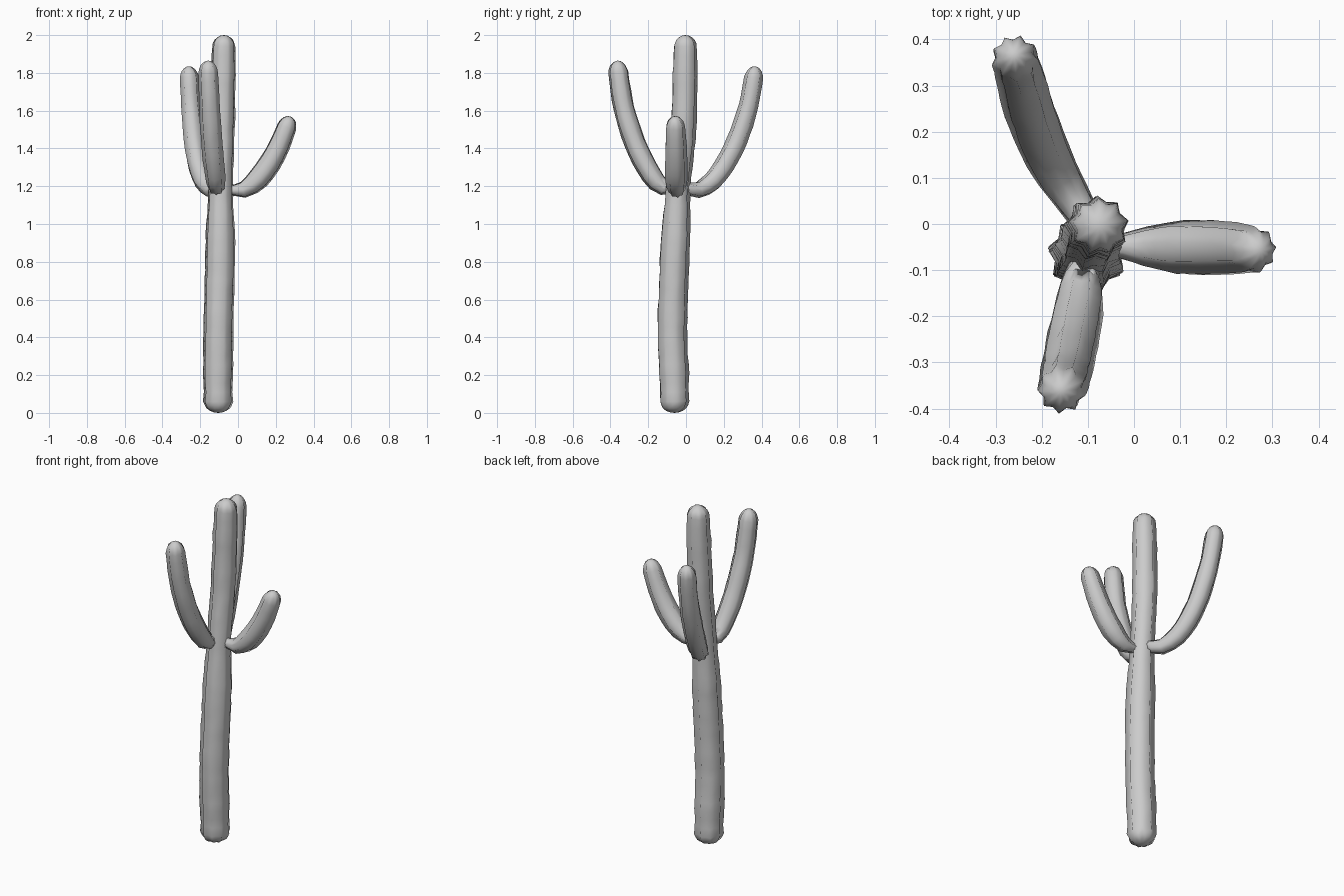
import bpy, bmesh, math, random
from mathutils import Vector

if "Cube" in bpy.data.objects:
    bpy.data.objects.remove(bpy.data.objects["Cube"])

random.seed(4)
RIBS = 9


def spline(pts, step):
    """Evenly spaced samples (x, y, z, radius) of a Catmull-Rom curve."""
    p = [Vector(q) for q in pts]
    p = [2 * p[0] - p[1]] + p + [2 * p[-1] - p[-2]]
    dense = []
    for i in range(1, len(p) - 2):
        a, b, c, d = p[i - 1:i + 3]
        for k in range(40):
            t = k / 40
            dense.append(0.5 * (2 * b + (c - a) * t + (2 * a - 5 * b + 4 * c - d) * t * t
                                + (3 * b - a - 3 * c + d) * t ** 3))
    dense.append(p[-2])
    dist = [0.0]
    for a, b in zip(dense, dense[1:]):
        dist.append(dist[-1] + (b.xyz - a.xyz).length)
    total = dist[-1]
    cap = 0.06
    marks = [cap * (1 - math.cos(math.pi / 2 * k / 5)) for k in range(6)]
    n = round((total - 2 * cap) / step)
    stops = marks + [cap + (total - 2 * cap) * k / n for k in range(1, n)]
    stops += [total - m for m in reversed(marks)]
    out, j = [], 0
    for s in stops:
        while j < len(dist) - 2 and dist[j + 1] < s:
            j += 1
        q = dense[j].lerp(dense[j + 1], (s - dist[j]) / (dist[j + 1] - dist[j]))
        e = min(s, total - s, cap) / cap
        q[3] *= math.sqrt(max(0, 1 - (1 - e) ** 2))
        out.append(q)
    return out


def ribbed_stem(name, pts, step=0.05, depth=0.18):
    """Sweep a star-shaped section along the path, with rounded ends."""
    path = spline(pts, step)
    bm = bmesh.new()
    rings = []
    side = Vector((1, 0.2, 0)) if abs(pts[-1][0] - pts[0][0]) < 0.2 else Vector((0, 1, 0))
    for i in range(1, len(path) - 1):
        q = path[i]
        tan = (path[i + 1].xyz - path[i - 1].xyz).normalized()
        side = (side - tan * side.dot(tan)).normalized()
        up = tan.cross(side)
        wob = random.uniform(0.98, 1.02)
        ring = []
        for k in range(RIBS * 2):
            a = math.pi * k / RIBS
            r = q[3] * wob * (1 if k % 2 == 0 else 1 - depth) * random.uniform(0.975, 1.025)
            ring.append(bm.verts.new(q.xyz + r * (side * math.cos(a) + up * math.sin(a))))
        rings.append(ring)
    m = RIBS * 2
    for a, b in zip(rings, rings[1:]):
        for k in range(m):
            bm.faces.new((a[k], a[(k + 1) % m], b[(k + 1) % m], b[k]))
    for ring, end in ((rings[0], path[0]), (rings[-1], path[-1])):
        v = bm.verts.new(end.xyz)
        for k in range(m):
            bm.faces.new((ring[k], ring[(k + 1) % m], v))
    bmesh.ops.recalc_face_normals(bm, faces=bm.faces)
    for f in bm.faces:
        f.smooth = True
    me = bpy.data.meshes.new(name)
    bm.to_mesh(me)
    bm.free()
    ob = bpy.data.objects.new(name, me)
    bpy.context.collection.objects.link(ob)
    return ob


# Trunk
ribbed_stem("trunk", [
    (-0.105, -0.06, 0.0, 0.078), (-0.105, -0.065, 0.2, 0.08), (-0.103, -0.073, 0.45, 0.08),
    (-0.096, -0.065, 0.75, 0.08), (-0.093, -0.055, 0.95, 0.077), (-0.092, -0.042, 1.2, 0.067),
    (-0.085, -0.014, 1.5, 0.068), (-0.078, -0.006, 1.8, 0.067), (-0.074, -0.003, 2.0, 0.06)])

# Short arm on the right
ribbed_stem("right_arm", [
    (-0.08, -0.045, 1.20, 0.03), (-0.03, -0.048, 1.18, 0.028), (0.03, -0.05, 1.182, 0.045),
    (0.10, -0.052, 1.232, 0.059), (0.17, -0.053, 1.325, 0.06), (0.225, -0.054, 1.43, 0.056),
    (0.26, -0.056, 1.52, 0.051), (0.275, -0.057, 1.57, 0.048)])

# Tall arm at the back left
ribbed_stem("back_arm", [
    (-0.09, -0.02, 1.22, 0.03), (-0.12, 0.035, 1.18, 0.038), (-0.155, 0.09, 1.19, 0.047),
    (-0.195, 0.165, 1.255, 0.054), (-0.228, 0.253, 1.40, 0.056), (-0.248, 0.325, 1.60, 0.053),
    (-0.258, 0.358, 1.77, 0.051), (-0.26, 0.365, 1.835, 0.045)])

# Tall arm at the front
ribbed_stem("front_arm", [
    (-0.10, -0.06, 1.21, 0.03), (-0.112, -0.105, 1.193, 0.04), (-0.115, -0.13, 1.20, 0.047),
    (-0.12, -0.18, 1.255, 0.055), (-0.135, -0.258, 1.40, 0.058), (-0.148, -0.325, 1.60, 0.056),
    (-0.156, -0.356, 1.79, 0.053), (-0.158, -0.362, 1.865, 0.047)])
